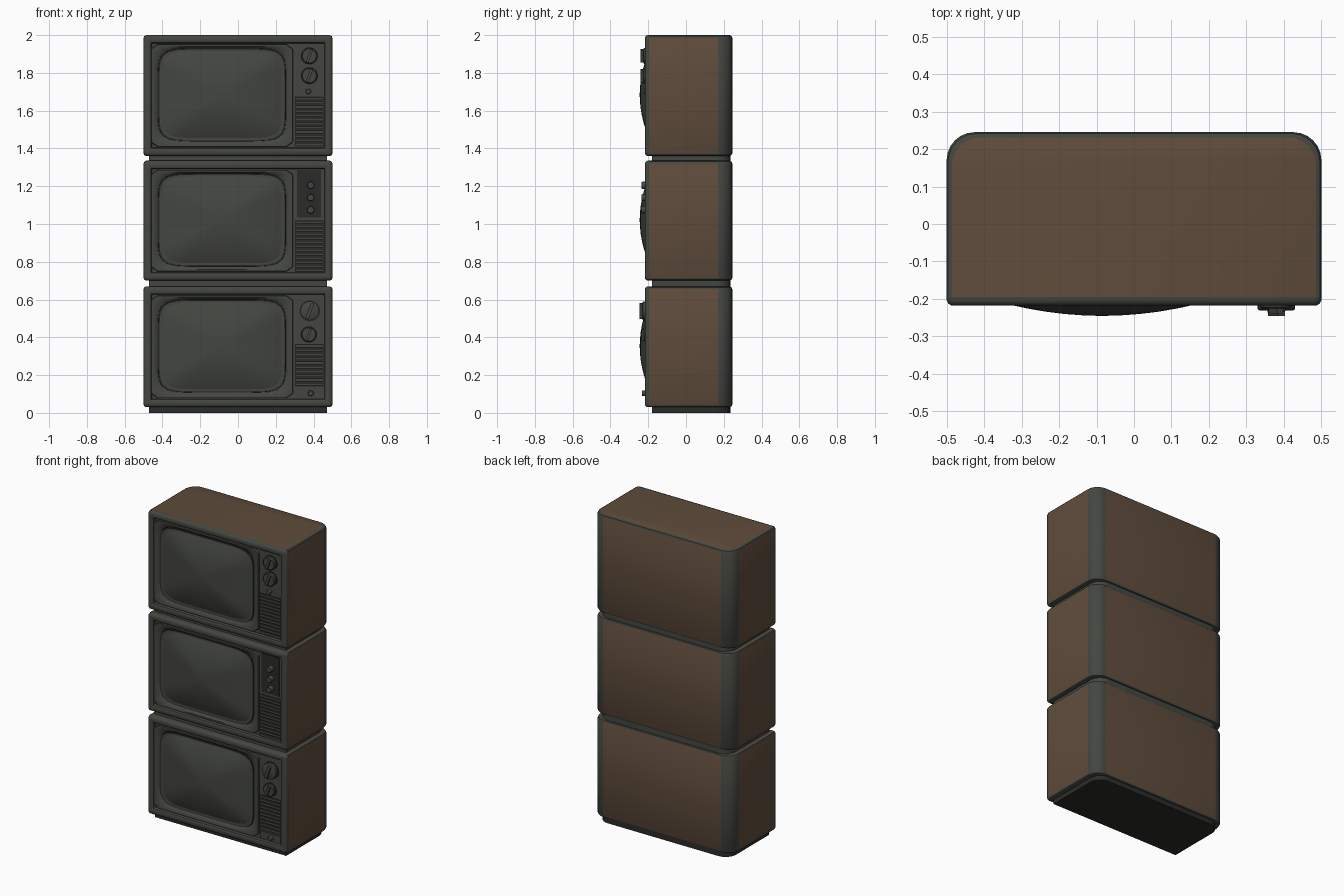
import bpy, bmesh, math
from mathutils import Matrix

cube = bpy.data.objects.get("Cube")
if cube:
    bpy.data.objects.remove(cube, do_unlink=True)


def material(name, rgb):
    m = bpy.data.materials.new(name)
    m.use_nodes = True
    m.diffuse_color = (*rgb, 1)
    bsdf = m.node_tree.nodes["Principled BSDF"]
    bsdf.inputs["Base Color"].default_value = (*rgb, 1)
    bsdf.inputs["Roughness"].default_value = 0.7
    return m


WOOD = material("brown wood", (0.115, 0.072, 0.045))
TRIM = material("grey green plastic", (0.058, 0.062, 0.052))
GLASS = material("screen glass", (0.056, 0.060, 0.050))
DARK = material("dark recess", (0.024, 0.025, 0.021))


def finish(bm, name, mats, angle=35):
    bmesh.ops.recalc_face_normals(bm, faces=bm.faces)
    me = bpy.data.meshes.new(name)
    bm.to_mesh(me)
    bm.free()
    ob = bpy.data.objects.new(name, me)
    bpy.context.collection.objects.link(ob)
    for m in mats:
        me.materials.append(m)
    bpy.ops.object.select_all(action='DESELECT')
    ob.select_set(True)
    bpy.context.view_layer.objects.active = ob
    bpy.ops.object.shade_smooth_by_angle(angle=math.radians(angle))
    return ob


def loft(bm, rings, cap_start=True, cap_end=True):
    loops = [[bm.verts.new(p) for p in ring] for ring in rings]
    for a, b in zip(loops, loops[1:]):
        for i in range(len(a)):
            j = (i + 1) % len(a)
            bm.faces.new((a[i], a[j], b[j], b[i]))
    if cap_start:
        bm.faces.new(loops[0][::-1])
    if cap_end:
        bm.faces.new(loops[-1])


def add_box(bm, x0, x1, y0, y1, z0, z1):
    mat = Matrix.Translation(((x0 + x1) / 2, (y0 + y1) / 2, (z0 + z1) / 2))
    mat = mat @ Matrix.Diagonal((x1 - x0, y1 - y0, z1 - z0, 1))
    return bmesh.ops.create_cube(bm, size=1, matrix=mat)


def plan(inset, z, front=-0.195, back=0.245, half=0.5, radius=0.075):
    """Cabinet outline seen from above, with round back corners."""
    w, b, f = half - inset, back - inset, front
    pts = [(-w, f, z), (w, f, z)]
    for side in (1, -1):
        steps = range(7) if side == 1 else reversed(range(7))
        for i in steps:
            a = math.pi / 2 * i / 6
            pts.append((side * (w - radius + radius * math.cos(a)),
                        b - radius + radius * math.sin(a), z))
    return pts


def rounded_rect(x0, x1, z0, z1, r, y):
    """Upright rounded rectangle in the front plane."""
    pts = []
    for k, (cx, cz) in enumerate(((x1 - r, z1 - r), (x0 + r, z1 - r),
                                  (x0 + r, z0 + r), (x1 - r, z0 + r))):
        for i in range(5):
            a = math.pi / 2 * (k + i / 4)
            pts.append((cx + r * math.cos(a), y, cz + r * math.sin(a)))
    return pts


def barrel(scale, y, cz, half_x=0.335, half_z=0.243, cx=-0.085, power=7, count=64):
    """Bulging picture tube outline."""
    pts = []
    for i in range(count):
        a = 2 * math.pi * (i + 0.5) / count
        c, s = math.cos(a), math.sin(a)
        r = (abs(c) ** power + abs(s) ** power) ** (-1 / power)
        pts.append((cx + half_x * scale * r * c, y, cz + half_z * scale * r * s))
    return pts


def frame_square(y, cz, half_x, half_z, cx=-0.085, count=64):
    """Rectangle sampled at the same angles as the barrel outline."""
    pts = []
    for i in range(count):
        a = 2 * math.pi * (i + 0.5) / count
        c, s = math.cos(a), math.sin(a)
        r = 1 / max(abs(c), abs(s))
        pts.append((cx + half_x * r * c, y, cz + half_z * r * s))
    return pts


def cabinet(tag, z0, z1):
    bm = bmesh.new()
    e = 0.014
    loft(bm, [plan(e, z0), plan(0.004, z0 + 0.005), plan(0, z0 + e),
              plan(0, z1 - e), plan(0.004, z1 - 0.005), plan(e, z1)])
    bmesh.ops.recalc_face_normals(bm, faces=bm.faces)
    # wood on the top, sides and back; trim on corners, edges and underside
    for f in bm.faces:
        n = f.normal
        flat = max(abs(n.x), n.y, n.z) > 0.995
        f.material_index = 0 if flat else 1
    finish(bm, tag + "_cabinet", [WOOD, TRIM])


def front_frame(tag, z0, z1):
    bm = bmesh.new()
    rings = []
    for inset, y in ((0, -0.188), (0, -0.203), (0.004, -0.212), (0.012, -0.217),
                     (0.034, -0.217), (0.040, -0.213), (0.044, -0.196)):
        rings.append(rounded_rect(-0.5 + inset, 0.5 - inset, z0 + inset, z1 - inset,
                                  max(0.02 - inset, 0.004), y))
    loft(bm, rings, cap_start=False)
    finish(bm, tag + "_front_frame", [TRIM])


def screen(tag, z0, z1):
    cz = (z0 + z1) / 2 + 0.004
    # surround sloping inward to the tube
    bm = bmesh.new()
    half = (z1 - z0) / 2 - 0.048
    loft(bm, [frame_square(-0.195, cz - 0.004, 0.376, half),
              frame_square(-0.209, cz - 0.004, 0.374, half - 0.002),
              frame_square(-0.209, cz - 0.004, 0.362, half - 0.012),
              barrel(1.03, -0.201, cz), barrel(1.0, -0.192, cz)],
         cap_start=False, cap_end=False)
    finish(bm, tag + "_screen_surround", [TRIM])
    # dark gasket line round the glass
    bm = bmesh.new()
    loft(bm, [barrel(1.012, -0.194, cz), barrel(1.008, -0.202, cz),
              barrel(0.985, -0.200, cz)], cap_start=False, cap_end=False)
    finish(bm, tag + "_screen_gasket", [DARK])
    # domed glass
    bm = bmesh.new()
    steps = (1, 0.93, 0.85, 0.74, 0.6, 0.45, 0.3, 0.15, 0.04)
    loft(bm, [barrel(s, -0.19 - 0.055 * (1 - s * s), cz) for s in steps],
         cap_start=False)
    finish(bm, tag + "_screen_glass", [GLASS], 60)


def plate(tag, name, x0, x1, z0, z1, y, mat):
    bm = bmesh.new()
    add_box(bm, x0, x1, y, -0.19, z0, z1)
    finish(bm, tag + "_" + name, [mat])


def knob(tag, x, z, r, tip=-0.236):
    def disc(radius, y):
        return [(x + radius * math.cos(math.tau * i / 28), y,
                 z + radius * math.sin(math.tau * i / 28)) for i in range(28)]
    big = r > 0.03
    if big:
        bm = bmesh.new()
        loft(bm, [disc(r * 1.1, -0.195), disc(r * 1.1, -0.207)])
        finish(bm, tag + "_knob_ring", [DARK])
    bm = bmesh.new()
    base = tip + (0.014 if big else 0)
    loft(bm, [disc(r, -0.195), disc(r, base + 0.004), disc(r * 0.88, base)])
    if big:  # finger grip across the dial
        geo = add_box(bm, x - r * 0.18, x + r * 0.18, tip, base + 0.004,
                      z - r * 0.85, z + r * 0.85)
        bmesh.ops.rotate(bm, verts=geo["verts"], cent=(x, 0, z),
                         matrix=Matrix.Rotation(0.35, 3, 'Y'))
    finish(bm, tag + "_knob", [TRIM])


def grille(tag, z0, z1):
    plate(tag, "grille_recess", 0.303, 0.452, z0, z1, -0.203, DARK)
    bm = bmesh.new()
    count = round((z1 - z0) / 0.022)
    pitch = (z1 - z0) / count
    for i in range(count):
        z = z0 + pitch * i
        add_box(bm, 0.303, 0.452, -0.211, -0.2, z + pitch * 0.18, z + pitch * 0.82)
    finish(bm, tag + "_grille_slats", [TRIM])


def stand(tag, z0, z1):
    bm = bmesh.new()
    loft(bm, [plan(0, z, -0.18, 0.235, 0.472) for z in (z0, z1)])
    finish(bm, tag + "_base", [DARK if z0 == 0 else TRIM])


# stacked sets: bottom and top heights
SETS = {"lower": (0.03, 0.67), "middle": (0.70, 1.335), "upper": (1.36, 2.0)}
below = 0
for tag, (z0, z1) in SETS.items():
    stand(tag, below, z0 + 0.005)
    cabinet(tag, z0, z1)
    front_frame(tag, z0, z1)
    screen(tag, z0, z1)
    plate(tag, "control_panel", 0.298, 0.457, z0 + 0.047, z1 - 0.047, -0.202, TRIM)
    below = z1 - 0.005

# lower controls
knob("lower", 0.38, 0.54, 0.05, -0.245)
knob("lower", 0.375, 0.415, 0.04)
grille("lower", 0.14, 0.365)
plate("lower", "button_plate", 0.305, 0.45, 0.083, 0.132, -0.208, TRIM)
knob("lower", 0.385, 0.104, 0.015, -0.232)

# middle controls
plate("middle", "dial_panel", 0.312, 0.44, 1.035, 1.285, -0.206, DARK)
for z in (1.075, 1.14, 1.205):
    knob("middle", 0.385, z, 0.019, -0.235)
grille("middle", 0.745, 1.02)

# upper controls
knob("upper", 0.378, 1.89, 0.042, -0.24)
knob("upper", 0.378, 1.785, 0.042, -0.24)
knob("upper", 0.372, 1.702, 0.014, -0.222)
grille("upper", 1.41, 1.675)
